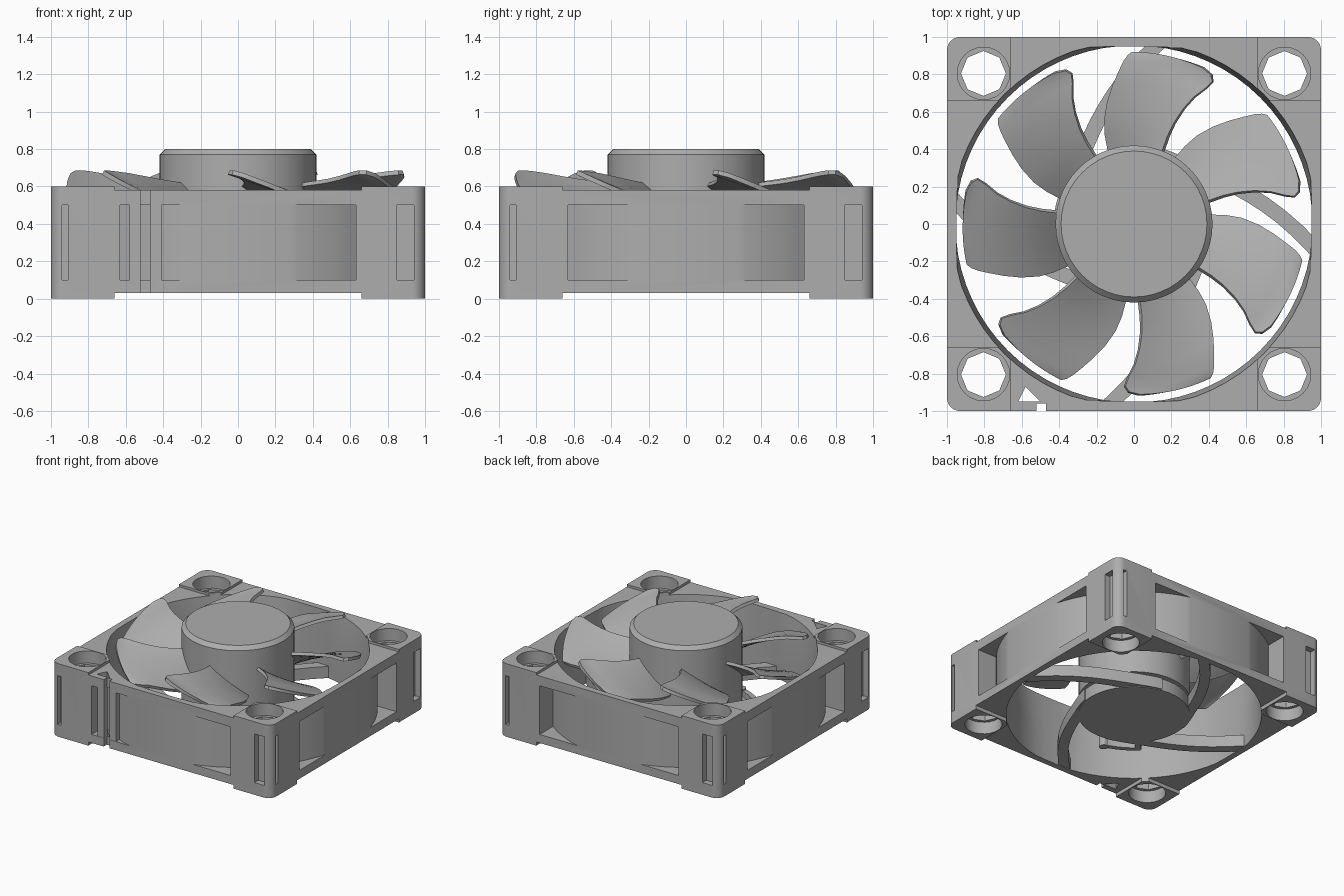
import bpy, bmesh, math
from mathutils import Vector

cube = bpy.data.objects.get("Cube")
if cube:
    bpy.data.objects.remove(cube)

grey = bpy.data.materials.new("plain_grey")
grey.use_nodes = True
COLOR = (0.42, 0.42, 0.42, 1)
grey.diffuse_color = COLOR
grey.node_tree.nodes["Principled BSDF"].inputs["Base Color"].default_value = COLOR


def make(name, bm):
    bmesh.ops.recalc_face_normals(bm, faces=bm.faces)
    mesh = bpy.data.meshes.new(name)
    bm.to_mesh(mesh)
    bm.free()
    mesh.materials.append(grey)
    obj = bpy.data.objects.new(name, mesh)
    bpy.context.collection.objects.link(obj)
    return obj


def loft(name, rings):
    """Closed solid through matching rings of points."""
    bm = bmesh.new()
    loops = [[bm.verts.new(p) for p in ring] for ring in rings]
    n = len(loops[0])
    for a, b in zip(loops, loops[1:]):
        for i in range(n):
            j = (i + 1) % n
            bm.faces.new((a[i], a[j], b[j], b[i]))
    bm.faces.new(loops[0][::-1])
    bm.faces.new(loops[-1])
    return make(name, bm)


def prism(name, pts, z0, z1):
    return loft(name, [[(x, y, z) for x, y in pts] for z in (z0, z1)])


def rect(x0, x1, y0, y1):
    return [(x0, y0), (x1, y0), (x1, y1), (x0, y1)]


def circle(r, n, cx=0, cy=0):
    return [(cx + r * math.cos(math.tau * i / n), cy + r * math.sin(math.tau * i / n))
            for i in range(n)]


def turn(pts, quarter):
    for _ in range(quarter):
        pts = [(-y, x) for x, y in pts]
    return pts


def polar(r, deg):
    return Vector((r * math.cos(math.radians(deg)), r * math.sin(math.radians(deg))))


def apply_mods(obj):
    graph = bpy.context.evaluated_depsgraph_get()
    mesh = bpy.data.meshes.new_from_object(obj.evaluated_get(graph))
    obj.modifiers.clear()
    obj.data = mesh


def cut(target, cutter):
    mod = target.modifiers.new("cut", "BOOLEAN")
    mod.operation = "DIFFERENCE"
    mod.solver = "EXACT"
    mod.object = cutter
    apply_mods(target)
    bpy.data.objects.remove(cutter)


# Square frame with rounded corners
outline = []
for q in range(4):
    outline += turn([tuple(Vector((0.93, 0.93)) + polar(0.07, a)) for a in range(0, 91, 15)], q)
frame = prism("frame", outline, 0, 0.6)

# Lower the rim between the corner pads, top and bottom
for z0, z1 in ((0.58, 0.7), (-0.1, 0.03)):
    cut(frame, prism("cutter", rect(-0.66, 0.66, -1.1, 1.1), z0, z1))
    cut(frame, prism("cutter", rect(-1.1, 1.1, -0.66, 0.66), z0, z1))

# Tapered bore, flattened where it meets the four walls
bore = []
for z, r in ((-0.1, 0.965), (0.3, 0.955), (0.7, 0.99)):
    bore.append([(max(-0.95, min(0.95, x)), max(-0.95, min(0.95, y)), z)
                 for x, y in circle(r, 72)])
cut(frame, loft("cutter", bore))

# Side pockets between the bore wall and corner posts, screw holes, post slots
R = 1.04
pocket = [(0.27, -1.05), (0.63, -1.05)]
pocket += [(x, -math.sqrt(R * R - x * x)) for x in [0.63 - 0.045 * i for i in range(9)]]
for q in range(4):
    for side in (1, -1):
        cut(frame, prism("cutter", turn([(side * x, y) for x, y in pocket], q), 0.1, 0.5))
    cut(frame, prism("cutter", turn(rect(0.85, 0.94, -1.1, -0.95), q), 0.1, 0.5))
    cut(frame, prism("cutter", turn(rect(-0.94, -0.91, -1.1, -0.96), q), 0.1, 0.5))
    cx, cy = turn([(0.805, 0.805)], q)[0]
    cut(frame, prism("cutter", circle(0.12, 8, cx, cy), -0.1, 0.7))
    cut(frame, prism("cutter", circle(0.14, 24, cx, cy), 0.5, 0.7))
    cut(frame, prism("cutter", circle(0.14, 24, cx, cy), -0.1, 0.1))

# Cable slot in the front wall with a guard on each side
cut(frame, prism("cutter", rect(-0.52, -0.47, -1.1, -0.96), -0.1, 0.7))
cut(frame, prism("cutter", [(-0.62, -0.95), (-0.5, -0.95), (-0.58, -0.87)], -0.1, 0.7))
guards = [prism("cable_guard_" + side, rect(x, x + 0.06, -0.998, -0.95), 0.09, 0.51)
          for side, x in (("right", -0.58), ("left", -0.47))]

# Motor base and four sweeping struts
base = prism("motor_base", circle(0.42, 48), 0.03, 0.13)
struts = []
path = []
for i in range(17):
    t = i / 16
    path.append(polar(0.39 + 0.59 * t ** 3, 80 - 88 * t))
left, right = [], []
for i, p in enumerate(path):
    d = (path[min(i + 1, 16)] - path[max(i - 1, 0)]).normalized()
    n = Vector((-d.y, d.x)) * 0.04
    left.append(tuple(p + n))
    right.append(tuple(p - n))
for q in range(4):
    struts.append(prism("strut_%d" % (q + 1), turn(left + right[::-1], q), 0.035, 0.13))

# Small cable hook beside the motor base
hook = [tuple(polar(0.56, a)) for a in range(225, 256, 5)]
hook += [tuple(polar(0.52, a)) for a in range(255, 224, -5)]
cable_hook = prism("cable_hook", hook, 0.04, 0.1)
hook_stem = prism("hook_stem", [tuple(polar(r, a)) for r, a in
                  ((0.4, 224), (0.55, 224), (0.55, 229), (0.4, 229))], 0.04, 0.1)
hook_knob = prism("hook_knob", circle(0.035, 12, *polar(0.54, 255)), 0.03, 0.11)

# Rotor hub with a chamfered cap
hub = loft("hub", [[(x, y, z) for x, y in circle(r, 48)]
                   for z, r in ((0.16, 0.42), (0.77, 0.42), (0.8, 0.39))])
shaft = prism("shaft", circle(0.2, 24), 0.1, 0.2)

# Seven twisted blades: radius, leading angle, trailing angle, leading z, drop
ROWS = [(0.41, 68, 109, 0.61, 0.22), (0.5, 68.5, 107.5, 0.62, 0.21),
        (0.58, 68, 105.5, 0.63, 0.2), (0.67, 66.5, 102, 0.645, 0.19),
        (0.75, 64.5, 98.5, 0.66, 0.18), (0.82, 62, 95.5, 0.67, 0.17),
        (0.87, 61, 93.5, 0.675, 0.17), (0.9, 62.5, 92, 0.675, 0.165),
        (0.915, 66, 90.5, 0.66, 0.15)]
COLS = 10
blades = []
for k in range(7):
    bm = bmesh.new()
    grid = []
    for r, a0, a1, z, drop in ROWS:
        row = []
        for c in range(COLS + 1):
            t = c / COLS
            p = polar(r, a0 + (a1 - a0) * t + k * 360 / 7)
            row.append(bm.verts.new((p.x, p.y, z - drop * t)))
        grid.append(row)
    for a, b in zip(grid, grid[1:]):
        for c in range(COLS):
            bm.faces.new((a[c], b[c], b[c + 1], a[c + 1]))
    blade = make("blade_%d" % (k + 1), bm)
    mod = blade.modifiers.new("thickness", "SOLIDIFY")
    mod.thickness = 0.025
    mod.offset = 0
    apply_mods(blade)
    blades.append(blade)

# Smooth curved surfaces, keep hard edges
bpy.ops.object.select_all(action="DESELECT")
for obj in [frame, base, hub, shaft, cable_hook, hook_stem, hook_knob] + guards + struts + blades:
    obj.select_set(True)
    bpy.context.view_layer.objects.active = obj
bpy.ops.object.shade_smooth_by_angle(angle=math.radians(30))
